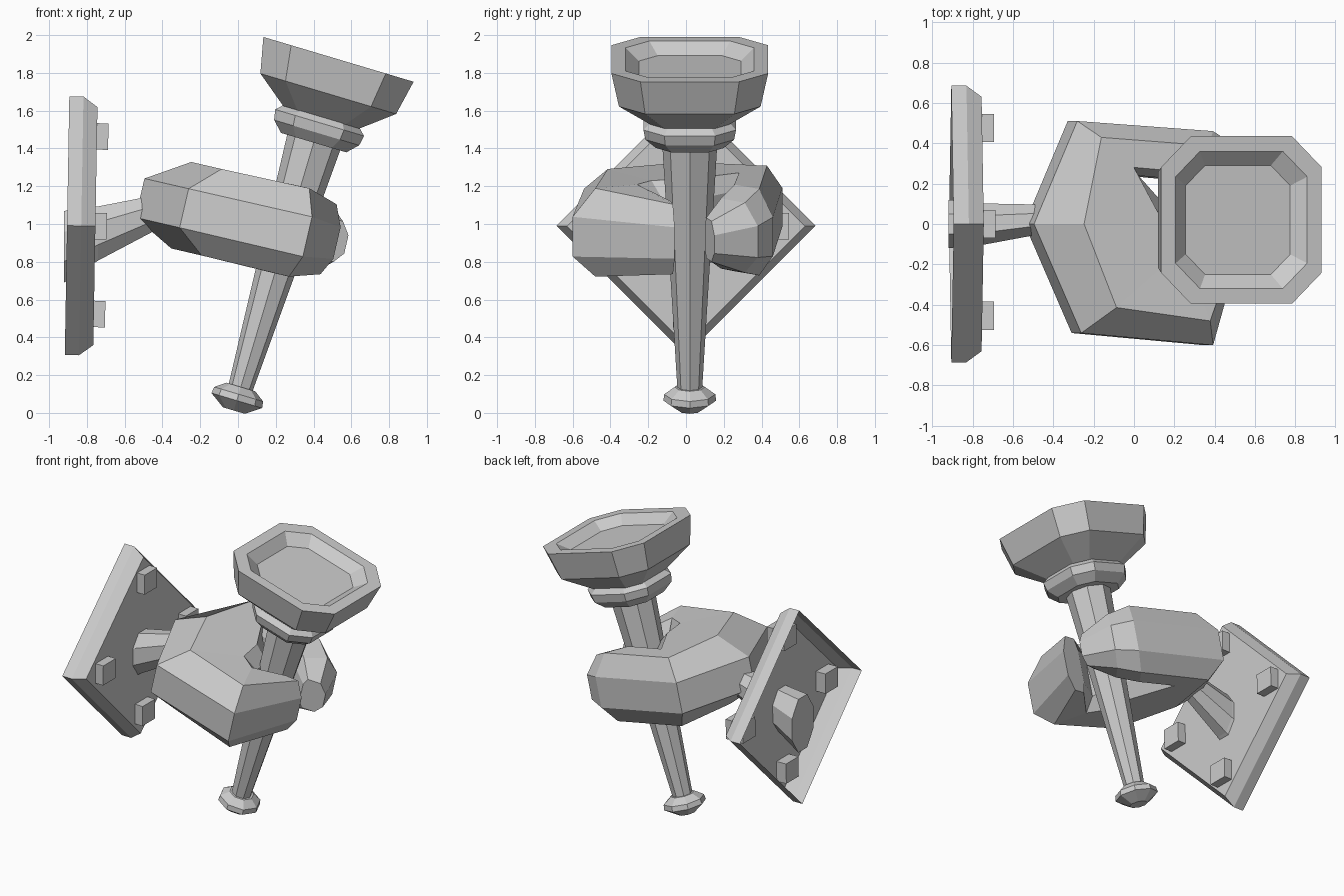
import bpy, bmesh
from math import sin, cos, pi, radians
from mathutils import Matrix, Vector

if "Cube" in bpy.data.objects:
    bpy.data.objects.remove(bpy.data.objects["Cube"])


def loft(name, rings, cap_start=True, cap_end=True, matrix=Matrix()):
    """Skin a list of equal-length vertex rings into one flat-shaded object."""
    bm = bmesh.new()
    vs = [[bm.verts.new(matrix @ Vector(p)) for p in r] for r in rings]
    n = len(vs[0])
    for a, b in zip(vs, vs[1:]):
        for i in range(n):
            j = (i + 1) % n
            bm.faces.new((a[i], a[j], b[j], b[i]))
    if cap_start:
        bm.faces.new(vs[0][::-1])
    if cap_end:
        bm.faces.new(vs[-1])
    bmesh.ops.recalc_face_normals(bm, faces=bm.faces)
    me = bpy.data.meshes.new(name)
    bm.to_mesh(me)
    bm.free()
    ob = bpy.data.objects.new(name, me)
    bpy.context.collection.objects.link(ob)
    return ob


def octagon(r, z):
    """Regular octagon with points on the axes."""
    return [(r * cos(i * pi / 4), r * sin(i * pi / 4), z) for i in range(8)]


def cut_square(r, z, k=0.63):
    """Square with cut corners."""
    pts = [(1, -k), (1, k), (k, 1), (-k, 1), (-1, k), (-1, -k), (-k, -1), (k, -1)]
    return [(r * x, r * y, z) for x, y in pts]


# Tilted torch: profiles are (radius, distance along the axis)
torch = Matrix.Translation((-0.005, 0.02, 0.07)) @ Matrix.Rotation(radians(16.6), 4, 'Y')
loft("torch_knob", [octagon(r, z) for r, z in
     [(0.06, -0.06), (0.14, -0.005), (0.135, 0.03), (0.08, 0.07)]], matrix=torch)
loft("torch_handle", [octagon(r, z) for r, z in [(0.065, 0.05), (0.148, 1.45)]], matrix=torch)
loft("torch_collar", [cut_square(r, z, 0.55) for r, z in
     [(0.18, 1.42), (0.235, 1.475), (0.245, 1.53), (0.2, 1.575)]], matrix=torch)
loft("torch_bowl", [cut_square(r, z) for r, z in
     [(0.21, 1.56), (0.375, 1.69), (0.415, 1.88), (0.34, 1.88), (0.27, 1.82)]], matrix=torch)


# Gripping fist: each station is (outer point, inner point, half height)
def fist_section(o, i, h):
    o, i = Vector(o), Vector(i)
    prof = [(0, 0.4), (0.3, 1), (0.85, 1), (1, 0.6),
            (1, -0.6), (0.85, -1), (0.3, -1), (0, -0.5)]
    return [(*o.lerp(i, s), t * h) for s, t in prof]


stations = [((0.54, -0.06), (0.38, -0.09), 0.19),
            ((0.38, -0.60), (0.22, -0.20), 0.24),
            ((-0.29, -0.54), (0.20, -0.12), 0.235),
            ((-0.53, 0.00), (0.21, 0.00), 0.235),
            ((-0.31, 0.51), (-0.01, 0.24), 0.235),
            ((0.38, 0.46), (0.20, 0.22), 0.235),
            ((0.51, 0.38), (0.33, 0.15), 0.19),
            ((0.59, 0.15), (0.44, 0.10), 0.11)]
fist = Matrix.Translation((0, 0, 1.03)) @ Matrix.Rotation(radians(13), 4, 'Y')
loft("gripping_fist", [fist_section(*s) for s in stations], matrix=fist)

# Forearm tapering from the plate up to the fist: (x, y, z, y radius, z radius)
arm = [(-0.92, 0.0, 0.88, 0.13, 0.205), (-0.74, 0.0, 0.95, 0.11, 0.155),
       (-0.38, 0.03, 1.08, 0.07, 0.09)]
loft("forearm", [[(x, y + ry * cos(a), z + rz * sin(a))
                  for a in [(i + 0.5) * pi / 4 for i in range(8)]]
                 for x, y, z, ry, rz in arm])

# Diamond wall plate, bevelled at the front and open at the back
plate = Matrix.Translation((-0.83, 0, 0.99)) @ Matrix.Rotation(radians(1), 4, 'Y')
loft("wall_plate", [[(x, r, 0), (x, 0, r), (x, -r, 0), (x, 0, -r)]
     for x, r in [(-0.075, 0.685), (0.0, 0.685), (0.075, 0.63)]],
     cap_start=False, matrix=plate)

# Four square rivets through the corners of the plate
for n, (y, z) in enumerate([(0.475, 0), (0, 0.475), (-0.455, 0), (0, -0.465)]):
    s = 0.07
    loft(f"rivet_{n + 1}", [[(x, y + s, z + s), (x, y - s, z + s),
                             (x, y - s, z - s), (x, y + s, z - s)]
                            for x in (0.0, 0.135)], matrix=plate)
